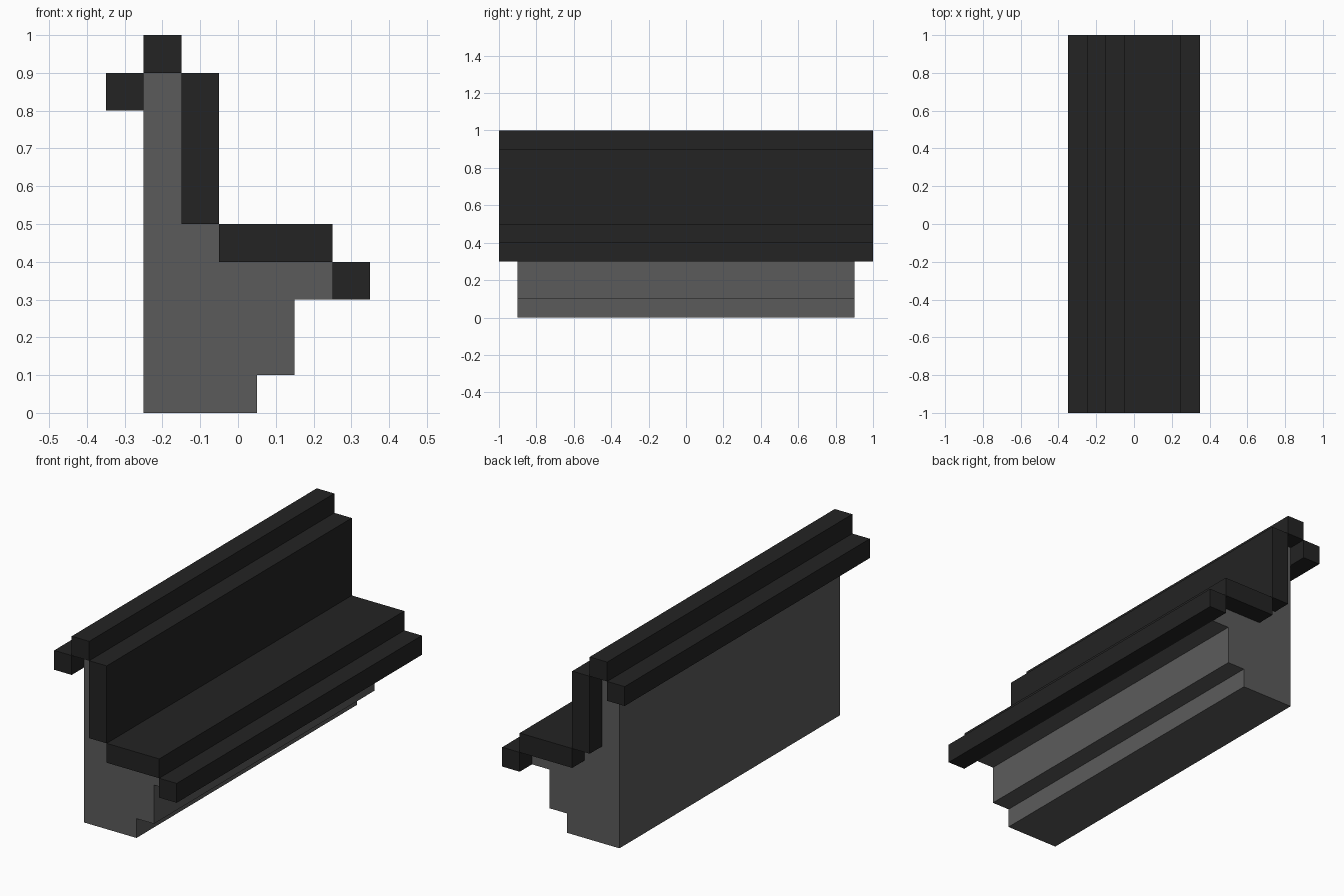
import bpy
import bmesh

cube = bpy.data.objects.get("Cube")
if cube:
    bpy.data.objects.remove(cube, do_unlink=True)


def make_material(name, value):
    mat = bpy.data.materials.new(name)
    mat.use_nodes = True
    color = (value, value, value, 1.0)
    mat.diffuse_color = color
    mat.node_tree.nodes["Principled BSDF"].inputs["Base Color"].default_value = color
    return mat


def extrude_profile(name, points, half_length, mat):
    """Extrude an x-z outline along y, centred on y = 0."""
    bm = bmesh.new()
    face = bm.faces.new([bm.verts.new((x, -half_length, z)) for x, z in points])
    result = bmesh.ops.extrude_face_region(bm, geom=[face])
    verts = [g for g in result["geom"] if isinstance(g, bmesh.types.BMVert)]
    bmesh.ops.translate(bm, verts=verts, vec=(0, 2 * half_length, 0))
    bmesh.ops.recalc_face_normals(bm, faces=bm.faces)
    mesh = bpy.data.meshes.new(name)
    bm.to_mesh(mesh)
    bm.free()
    mesh.materials.append(mat)
    obj = bpy.data.objects.new(name, mesh)
    bpy.context.collection.objects.link(obj)
    return obj


grey = make_material("grey body", 0.105)
black = make_material("black trim", 0.0168)

# Stepped body, slightly shorter than the trim
body = [(-0.25, 0), (0.05, 0), (0.05, 0.1), (0.15, 0.1), (0.15, 0.3), (0.25, 0.3),
        (0.25, 0.4), (-0.05, 0.4), (-0.05, 0.5), (-0.15, 0.5), (-0.15, 0.9), (-0.25, 0.9)]
extrude_profile("body", body, 0.9, grey)

# Full-length trim bars: x min, x max, z min, z max
bars = {
    "top_rail": (-0.25, -0.15, 0.9, 1.0),
    "rear_rail": (-0.35, -0.25, 0.8, 0.9),
    "backrest": (-0.15, -0.05, 0.5, 0.9),
    "seat": (-0.05, 0.25, 0.4, 0.5),
    "front_rail": (0.25, 0.35, 0.3, 0.4),
}
for name, (x0, x1, z0, z1) in bars.items():
    extrude_profile(name, [(x0, z0), (x1, z0), (x1, z1), (x0, z1)], 1.0, black)
